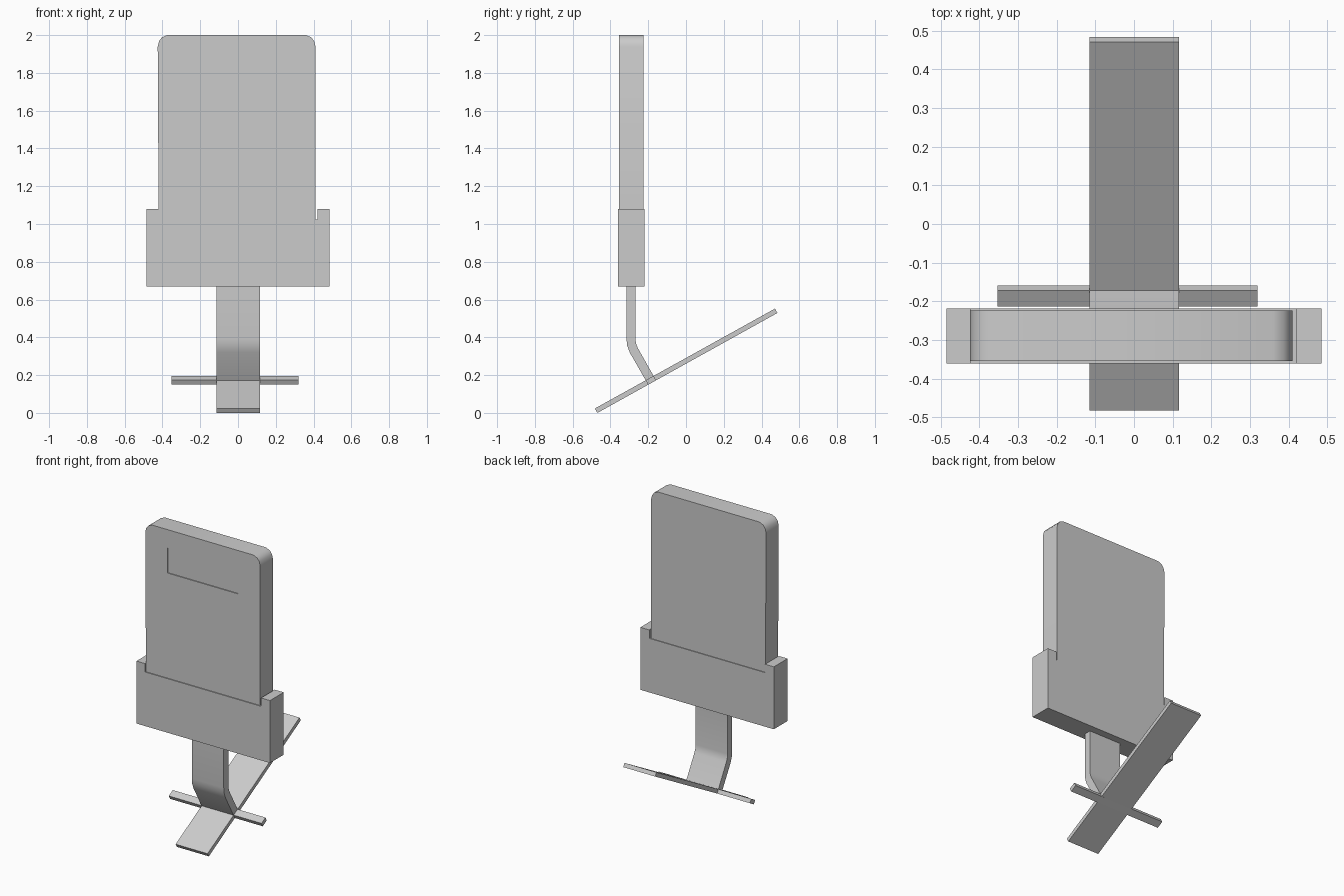
import bpy, bmesh, math
from mathutils import Vector

if "Cube" in bpy.data.objects:
    bpy.data.objects.remove(bpy.data.objects["Cube"])


def prism(name, pts, axis, lo, hi, smooth=False):
    """Extrude a 2D profile along x (pts are y,z) or along y (pts are x,z)."""
    place = (lambda p, d: (d, p[0], p[1])) if axis == 'x' else (lambda p, d: (p[0], d, p[1]))
    bm = bmesh.new()
    face = bm.faces.new([bm.verts.new(place(p, lo)) for p in pts])
    ext = bmesh.ops.extrude_face_region(bm, geom=[face])
    shift = Vector(place((0, 0), hi - lo))
    bmesh.ops.translate(bm, vec=shift, verts=[g for g in ext['geom'] if isinstance(g, bmesh.types.BMVert)])
    bmesh.ops.recalc_face_normals(bm, faces=bm.faces)
    mesh = bpy.data.meshes.new(name)
    bm.to_mesh(mesh)
    bm.free()
    obj = bpy.data.objects.new(name, mesh)
    bpy.context.collection.objects.link(obj)
    if smooth:
        bpy.ops.object.select_all(action='DESELECT')
        obj.select_set(True)
        bpy.context.view_layer.objects.active = obj
        bpy.ops.object.shade_smooth_by_angle(angle=math.radians(40))
    return obj


def rect(a, b, c, d):
    return [(a, c), (b, c), (b, d), (a, d)]


# Upright slab with rounded upper corners
slab = prism("slab", [(-0.42, 1.025), (0.41, 1.025), (0.41, 1.94), (0.403, 1.968), (0.388, 1.988),
                      (0.36, 2.0), (-0.375, 2.0), (-0.403, 1.988), (-0.418, 1.968), (-0.425, 1.94)],
             'y', -0.355, -0.224, smooth=True)

# Shallow window recess in the slab front
cutter = prism("window_cutter", rect(-0.265, 0.25, 1.715, 1.88), 'y', -0.4, -0.349)
cutter.hide_render = True
cutter.hide_set(True)
cut = slab.modifiers.new("window", 'BOOLEAN')
cut.operation = 'DIFFERENCE'
cut.solver = 'EXACT'
cut.object = cutter

# Holder block with a slot between two side arms
prism("holder", [(-0.485, 0.67), (0.485, 0.67), (0.485, 1.08), (0.42, 1.08), (0.42, 1.025),
                 (-0.422, 1.025), (-0.422, 1.08), (-0.485, 1.08)], 'y', -0.361, -0.219)

# Bent neck strip
prism("neck", [(-0.315, 0.67), (-0.315, 0.39), (-0.311, 0.355), (-0.298, 0.32), (-0.213, 0.172),
               (-0.172, 0.196), (-0.255, 0.343), (-0.264, 0.365), (-0.268, 0.39), (-0.268, 0.67)],
      'x', -0.115, 0.117, smooth=True)

# Sloping base strip and the narrow crossbar in the same plane
prism("base_strip", [(-0.469, 0.0), (0.484, 0.529), (0.471, 0.552), (-0.483, 0.023)], 'x', -0.115, 0.117)
prism("crossbar", [(-0.2, 0.149), (-0.159, 0.172), (-0.172, 0.196), (-0.213, 0.173)], 'x', -0.353, 0.32)
